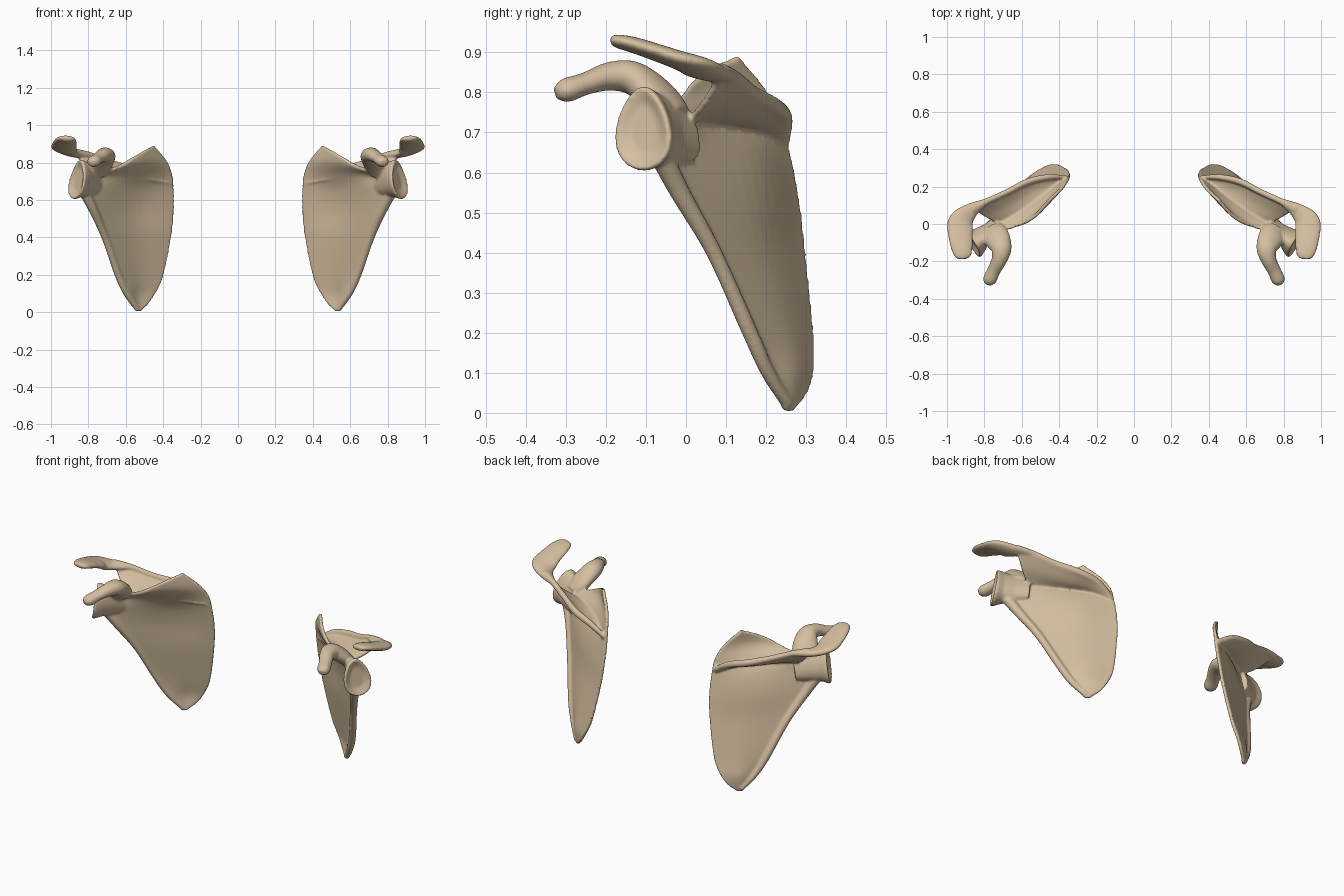
import bpy
import bmesh
from math import sin, cos, pi
from mathutils import Vector

default = bpy.data.objects.get("Cube")
if default:
    bpy.data.objects.remove(default, do_unlink=True)

bone = bpy.data.materials.new("bone_tan")
bone.use_nodes = True
TAN = (0.66, 0.52, 0.35, 1)
bone.diffuse_color = TAN
bone.node_tree.nodes["Principled BSDF"].inputs["Base Color"].default_value = TAN

UP = Vector((0, 0, 1))


def spline(points, steps):
    """Smooth curve through the points; works for vectors of any length."""
    pts = [Vector(p) for p in points]
    pts = [pts[0] * 2 - pts[1]] + pts + [pts[-1] * 2 - pts[-2]]
    out = []
    for a, b, c, d in zip(pts, pts[1:], pts[2:], pts[3:]):
        for i in range(steps):
            t = i / steps
            out.append(b + (c - a) * (t / 2)
                       + (a * 2 - b * 5 + c * 4 - d) * (t * t / 2)
                       + (b * 3 - a - c * 3 + d) * (t ** 3 / 2))
    return out + [pts[-2]]


def skin(bm, rows, closed):
    """Join equal rows of points with faces; closed rows are capped."""
    grid = [[bm.verts.new(p) for p in row] for row in rows]
    count = len(grid[0])
    faces = []
    for low, high in zip(grid, grid[1:]):
        for i in range(count if closed else count - 1):
            j = (i + 1) % count
            faces.append(bm.faces.new((low[i], low[j], high[j], high[i])))
    if closed:
        bm.faces.new(grid[0][::-1])
        bm.faces.new(grid[-1])
    return faces


def ring(center, u, v, taper=0.0, sides=24):
    """Oval section, optionally narrower toward +v."""
    angles = [2 * pi * i / sides for i in range(sides)]
    return [center + u * cos(a) * (1 - taper * sin(a)) + v * sin(a) for a in angles]


def sheet(bm, rows, thickness, steps=6):
    """Curved plate through rows of control points."""
    across = [spline(row, steps) for row in rows]
    lines = [spline(column, steps) for column in zip(*across)]
    faces = skin(bm, lines, closed=False)
    bmesh.ops.recalc_face_normals(bm, faces=faces)
    bmesh.ops.solidify(bm, geom=faces, thickness=thickness)


def limb(bm, path, widths, depths, tilt=0.0):
    """Flattened tube along a path, with a rounded end."""
    centers = spline(path, 6)
    sizes = spline([(w, d, 0) for w, d in zip(widths, depths)], 6)
    rows = []
    for i, (c, size) in enumerate(zip(centers, sizes)):
        along = (centers[min(i + 1, len(centers) - 1)] - centers[max(i - 1, 0)]).normalized()
        side = (along.cross(UP) - UP * tilt).normalized()
        rows.append(ring(c, side * size.x, side.cross(along).normalized() * size.y))
    skin(bm, rows, closed=True)


def add_blade(bm):
    # Each row runs from the inner border to the outer border
    sheet(bm, [
        [(.53, .27, .005), (.54, .26, .003), (.55, .25, .005)],
        [(.49, .30, .04), (.535, .27, .035), (.57, .235, .04)],
        [(.45, .32, .1), (.54, .27, .1), (.60, .20, .1)],
        [(.405, .32, .2), (.53, .255, .2), (.64, .165, .2)],
        [(.365, .30, .4), (.55, .20, .4), (.715, .07, .4)],
        [(.35, .285, .53), (.56, .175, .55), (.79, -.02, .56)],
        [(.35, .26, .66), (.55, .15, .66), (.81, -.05, .66)],
        [(.36, .24, .74), (.55, .10, .74), (.77, -.02, .73)],
        [(.39, .20, .81), (.54, .055, .80), (.70, -.03, .765)],
        [(.46, .135, .89), (.54, .045, .845), (.66, -.03, .775)],
    ], thickness=.018)


def add_outer_border(bm):
    # Thick rounded margin from the lower tip to the socket
    limb(bm, [(.54, .255, .02), (.595, .205, .1), (.64, .16, .2), (.71, .07, .4),
              (.775, -.015, .55), (.82, -.06, .64)],
         widths=(.015, .018, .02, .02, .025, .03),
         depths=(.015, .018, .02, .02, .025, .03))


def add_spine(bm):
    # Shelf from the back of the blade out to its free ridge
    ridge = [(.36, .25, .68), (.46, .25, .735), (.57, .225, .765),
             (.68, .17, .80), (.79, .12, .84), (.87, .08, .855)]
    root = [(.37, .24, .70), (.45, .16, .72), (.55, .10, .73),
            (.63, .05, .735), (.70, .02, .74), (.75, .01, .745)]
    rows = []
    for top, base in zip(ridge, root):
        a, b = Vector(top), Vector(base)
        rows.append([a, (a + b) / 2 - UP * .01, b])
    sheet(bm, rows, thickness=.018)
    limb(bm, ridge, widths=(.01, .016, .018, .016, .018, .03),
         depths=(.012, .018, .02, .016, .016, .02))


def add_acromion(bm):
    # Broad flat hook that curls forward over the socket
    limb(bm, [(.80, .115, .84), (.88, .065, .85), (.925, .01, .87),
              (.928, -.06, .895), (.92, -.13, .918), (.912, -.175, .928), (.91, -.188, .928)],
         widths=(.02, .045, .07, .066, .058, .042, .018),
         depths=(.016, .022, .024, .022, .02, .016, .008), tilt=.1)


def add_coracoid(bm):
    # Bent finger rising from the neck and pointing forward
    limb(bm, [(.76, -.03, .74), (.735, -.07, .79), (.71, -.13, .835), (.72, -.19, .84),
              (.75, -.25, .822), (.772, -.30, .805), (.78, -.325, .798)],
         widths=(.06, .07, .056, .042, .036, .036, .018),
         depths=(.035, .04, .042, .036, .028, .03, .016))


def add_socket(bm):
    # Flared neck ending in a shallow pear-shaped dish
    u, v = Vector((.5, .87, 0)), Vector((-.16, 0, 1))
    sections = [((.73, .02, .68), .02, .05), ((.78, -.04, .70), .04, .08),
                ((.825, -.085, .71), .062, .095), ((.857, -.106, .71), .08, .107),
                ((.866, -.111, .71), .074, .10), ((.850, -.102, .71), .04, .06)]
    skin(bm, [ring(Vector(c), u * w, v * h, taper=.25) for c, w, h in sections], closed=True)


def build(name, side):
    bm = bmesh.new()
    for add_part in (add_blade, add_outer_border, add_spine,
                     add_acromion, add_coracoid, add_socket):
        add_part(bm)
    for vert in bm.verts:
        vert.co.x *= side
    bmesh.ops.recalc_face_normals(bm, faces=bm.faces)
    mesh = bpy.data.meshes.new(name)
    bm.to_mesh(mesh)
    bm.free()
    mesh.materials.append(bone)
    mesh.shade_smooth()
    obj = bpy.data.objects.new(name, mesh)
    bpy.context.collection.objects.link(obj)
    # Fuse the parts into one continuous bone and soften the joins
    fuse = obj.modifiers.new("fuse", 'REMESH')
    fuse.mode = 'VOXEL'
    fuse.voxel_size = .006
    fuse.use_smooth_shade = True
    soften = obj.modifiers.new("soften", 'SMOOTH')
    soften.factor = .5
    soften.iterations = 8


for name, side in (("left_shoulder_blade", 1), ("right_shoulder_blade", -1)):
    build(name, side)
